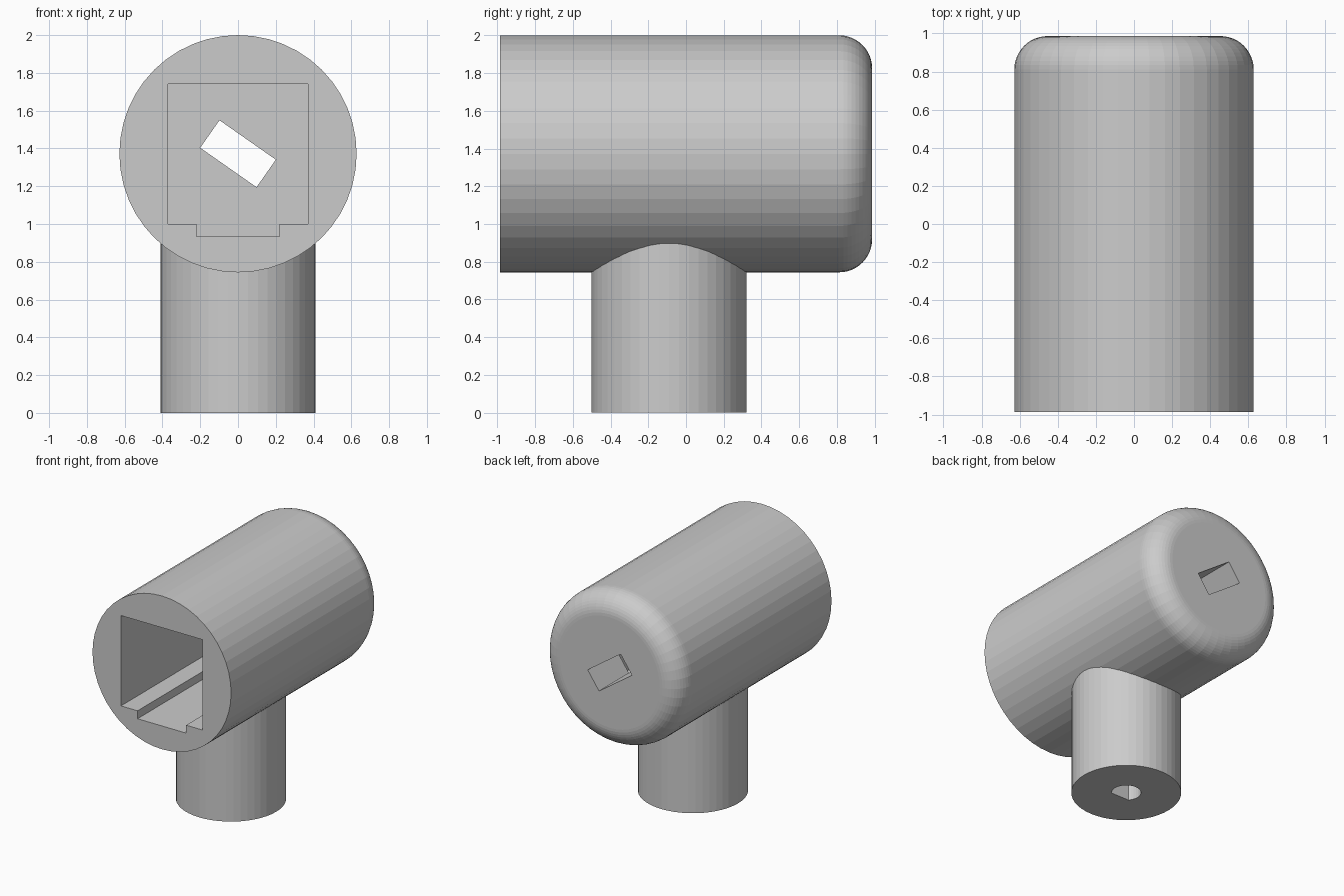
import bpy, bmesh, math

if "Cube" in bpy.data.objects:
    bpy.data.objects.remove(bpy.data.objects["Cube"])

CZ, R, HALF = 1.372, 0.628, 0.986      # body axis height, radius, half length
STEM_Y, STEM_R = -0.09, 0.41


def make(name, bm):
    bmesh.ops.recalc_face_normals(bm, faces=bm.faces)
    me = bpy.data.meshes.new(name)
    bm.to_mesh(me)
    bm.free()
    ob = bpy.data.objects.new(name, me)
    bpy.context.collection.objects.link(ob)
    return ob


def prism(name, pts, offset):
    """Extrude a closed outline along an offset vector."""
    bm = bmesh.new()
    f = bm.faces.new([bm.verts.new(p) for p in pts])
    g = bmesh.ops.extrude_face_region(bm, geom=[f])
    bmesh.ops.translate(bm, vec=offset,
                        verts=[v for v in g['geom'] if isinstance(v, bmesh.types.BMVert)])
    return make(name, bm)


def boolean(target, tool, op):
    m = target.modifiers.new(tool.name, 'BOOLEAN')
    m.operation, m.object, m.solver = op, tool, 'EXACT'
    bpy.context.view_layer.objects.active = target
    bpy.ops.object.modifier_apply(modifier=m.name)
    bpy.data.objects.remove(tool, do_unlink=True)


# Body: lathed profile along y with a rounded back rim
fillet = 0.175
profile = [(0, -HALF), (R, -HALF)]
for i in range(13):
    a = math.radians(90 * i / 12)
    profile.append((R - fillet + fillet * math.cos(a), HALF - fillet + fillet * math.sin(a)))
profile.append((0, HALF))
bm = bmesh.new()
vs = [bm.verts.new((r, y, CZ)) for r, y in profile]
es = [bm.edges.new(p) for p in zip(vs, vs[1:])]
bmesh.ops.spin(bm, geom=vs + es, cent=(0, 0, CZ), axis=(0, 1, 0),
               angle=2 * math.pi, steps=48, use_merge=True)
bmesh.ops.remove_doubles(bm, verts=bm.verts, dist=1e-4)
body = make("socket_body", bm)

# Stem below the body
stem = prism("stem", [(STEM_R * math.cos(math.tau * i / 48),
                       STEM_Y + STEM_R * math.sin(math.tau * i / 48), 0)
                      for i in range(48)], (0, 0, 0.915))
boolean(body, stem, 'UNION')

# Square cavity with a shallow channel in its floor
outline = [(-0.37, 1.74), (-0.37, 1.0), (-0.22, 1.0), (-0.22, 0.935),
           (0.22, 0.935), (0.22, 1.0), (0.37, 1.0), (0.37, 1.74)]
boolean(body, prism("cavity", [(x, -1.1, z) for x, z in outline], (0, 1.7, 0)), 'DIFFERENCE')

# Tilted cable slot through the back wall
t = math.radians(-35)
slot = []
for u, v in ((-1, -1), (1, -1), (1, 1), (-1, 1)):
    u, v = u * 0.182, v * 0.089
    slot.append((u * math.cos(t) - v * math.sin(t), 0.5,
                 CZ + u * math.sin(t) + v * math.cos(t)))
boolean(body, prism("slot", slot, (0, 0.7, 0)), 'DIFFERENCE')

# D-shaped shaft hole in the stem, flat side to the front
start, end, r = math.radians(-42), math.radians(222), 0.11
dee = [(r * math.cos(start + (end - start) * i / 24),
        STEM_Y + r * math.sin(start + (end - start) * i / 24), -0.1) for i in range(25)]
boolean(body, prism("shaft_hole", dee, (0, 0, 0.6)), 'DIFFERENCE')
